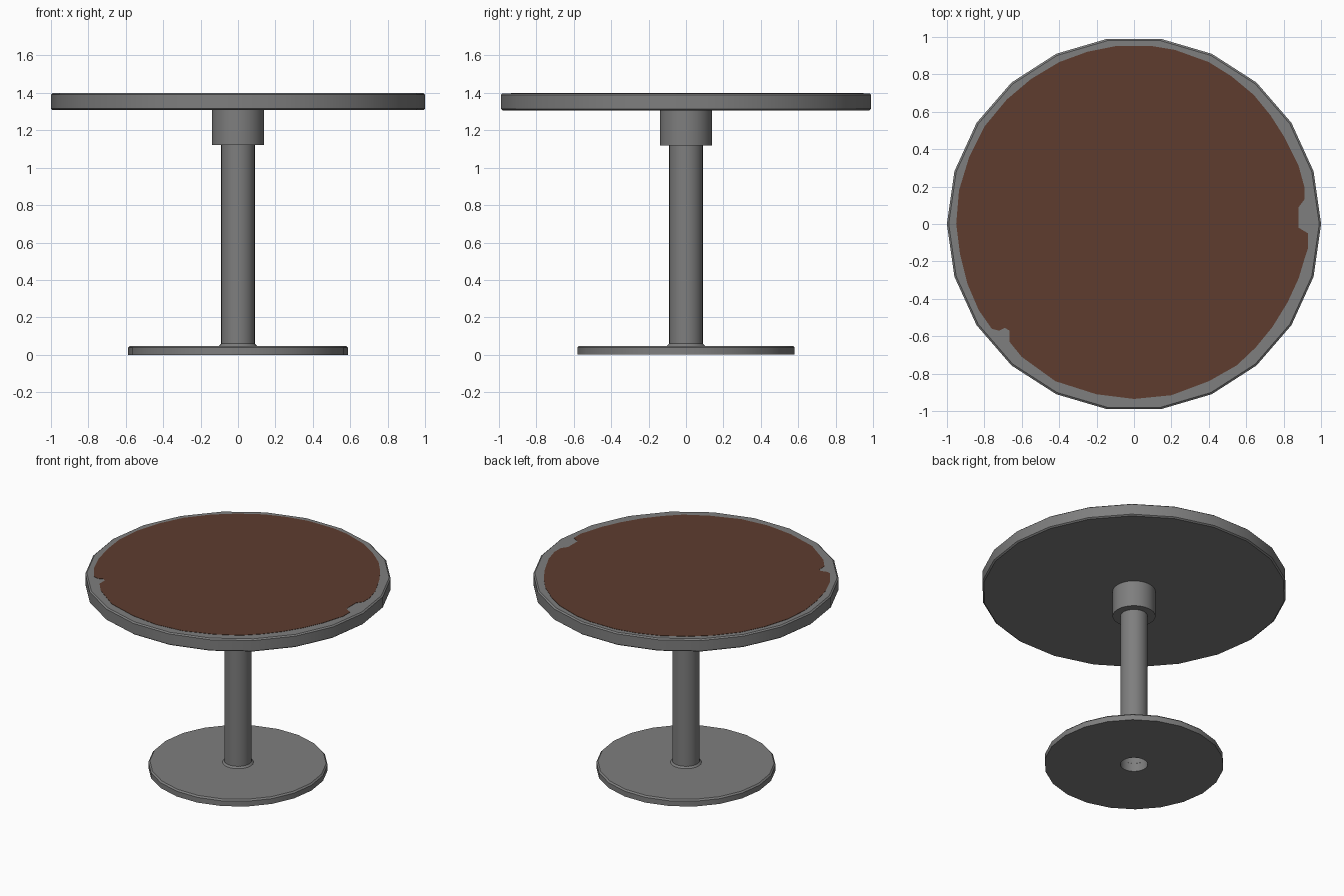
import bpy, bmesh, math

if "Cube" in bpy.data.objects:
    bpy.data.objects.remove(bpy.data.objects["Cube"])


def material(name, rgb):
    m = bpy.data.materials.new(name)
    m.diffuse_color = (*rgb, 1.0)
    m.use_nodes = True
    m.node_tree.nodes["Principled BSDF"].inputs["Base Color"].default_value = m.diffuse_color
    return m


GREY = material("grey metal", (0.21, 0.21, 0.21))
BROWN = material("brown surface", (0.112, 0.046, 0.028))


def finish(name, bm, mat):
    bmesh.ops.recalc_face_normals(bm, faces=bm.faces)
    me = bpy.data.meshes.new(name)
    bm.to_mesh(me)
    bm.free()
    me.materials.append(mat)
    ob = bpy.data.objects.new(name, me)
    bpy.context.collection.objects.link(ob)
    bpy.ops.object.select_all(action='DESELECT')
    bpy.context.view_layer.objects.active = ob
    ob.select_set(True)
    bpy.ops.object.shade_smooth_by_angle(angle=math.radians(30))
    return ob


def lathe(name, profile, sides, mat, caps=False):
    """Spin (radius, z) points around z; caps closes both ends with flat faces."""
    bm = bmesh.new()
    rings = []
    for r, z in profile:
        rings.append([bm.verts.new((r * math.cos(2 * math.pi * i / sides),
                                    r * math.sin(2 * math.pi * i / sides), z))
                      for i in range(sides)])
    for a, b in zip(rings, rings[1:]):
        for i in range(sides):
            j = (i + 1) % sides
            bm.faces.new((a[i], a[j], b[j], b[i]))
    if caps:
        bm.faces.new(rings[0][::-1])
        bm.faces.new(rings[-1])
    return finish(name, bm, mat)


# Foot plate with a central hole and a small weld collar
lathe("base_plate", [(0.09, 0.0), (0.587, 0.0), (0.587, 0.038), (0.577, 0.048),
                     (0.102, 0.048), (0.09, 0.06)], 22, GREY)

# Open tube column and the wider sleeve under the top
lathe("column", [(0.09, 0.0), (0.09, 1.31)], 32, GREY)
lathe("sleeve", [(0.09, 1.12), (0.14, 1.12), (0.14, 1.31)], 32, GREY)

# Table top with softened rims
lathe("table_top", [(0.99, 1.307), (1.0, 1.315), (1.0, 1.39), (0.99, 1.398)],
      22, GREY, caps=True)

# Worn brown surface: uneven outline with chips, as a very thin plate
outline = [(0.88, -0.02), (0.88, 0.09), (0.91, 0.13), (0.91, 0.2), (0.88, 0.31),
           (0.8, 0.47), (0.73, 0.58), (0.64, 0.69), (0.52, 0.79), (0.4, 0.865),
           (0.22, 0.93), (0.1, 0.95), (-0.1, 0.95), (-0.25, 0.92), (-0.4, 0.865),
           (-0.55, 0.775), (-0.68, 0.665), (-0.8, 0.52), (-0.88, 0.36),
           (-0.935, 0.18), (-0.95, 0.0), (-0.93, -0.16), (-0.89, -0.32),
           (-0.83, -0.46), (-0.76, -0.56), (-0.72, -0.57), (-0.69, -0.555),
           (-0.665, -0.57), (-0.665, -0.63), (-0.6, -0.71), (-0.42, -0.84),
           (-0.2, -0.91), (0.0, -0.935), (0.2, -0.915), (0.4, -0.84), (0.55, -0.755),
           (0.65, -0.66), (0.74, -0.55), (0.82, -0.42), (0.88, -0.29),
           (0.91, -0.19), (0.93, -0.13), (0.93, -0.05)]
bm = bmesh.new()
face = bm.faces.new([bm.verts.new((x, y, 1.396)) for x, y in outline])
top = bmesh.ops.extrude_face_region(bm, geom=[face])["geom"]
bmesh.ops.translate(bm, vec=(0, 0, 0.004),
                    verts=[v for v in top if isinstance(v, bmesh.types.BMVert)])
finish("worn_surface", bm, BROWN)
